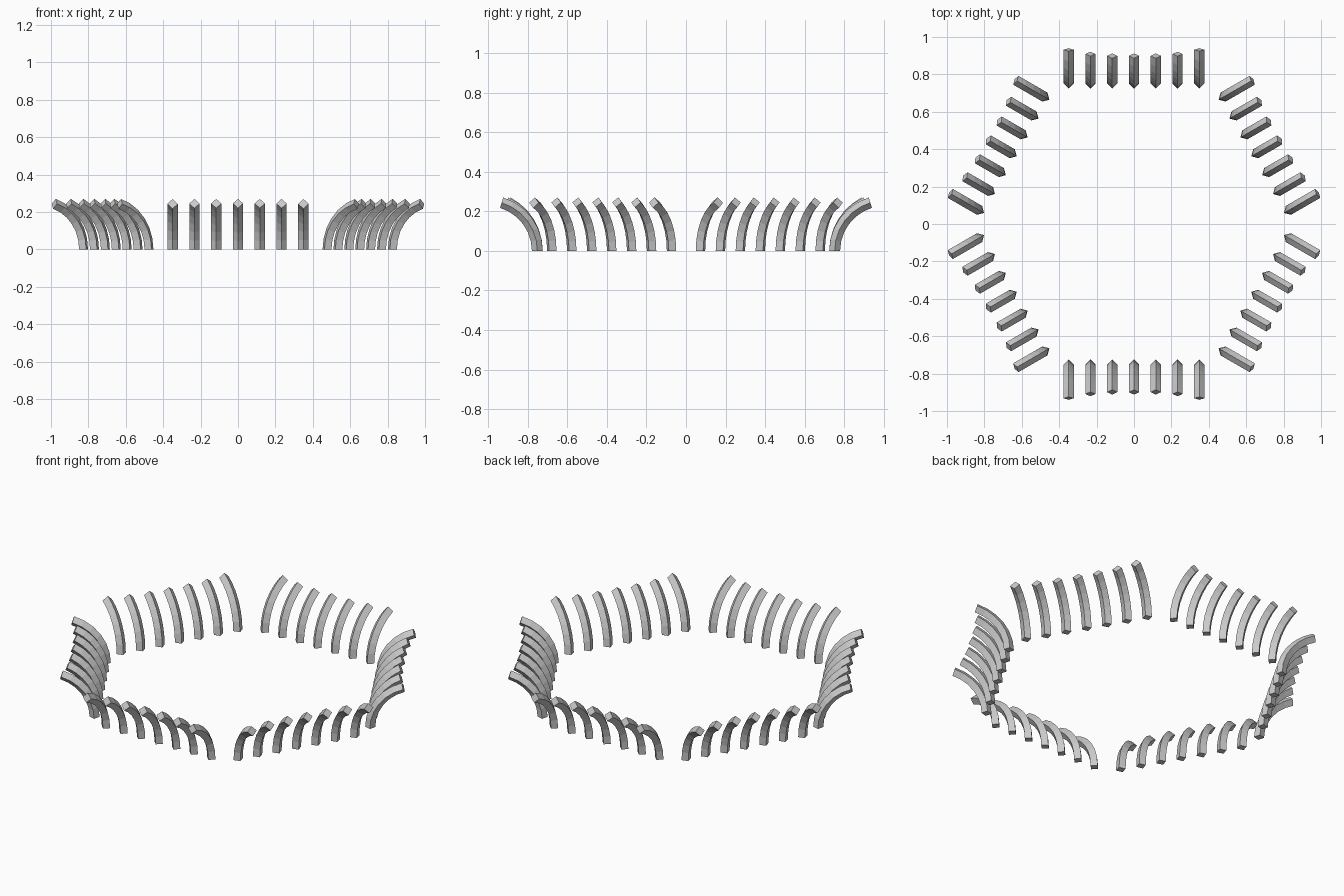
import bpy, bmesh
from math import sin, cos, radians, pi

if "Cube" in bpy.data.objects:
    bpy.data.objects.remove(bpy.data.objects["Cube"])

HEIGHT = 0.27      # ridge height at the tip
INNER = 0.724      # distance of the inner ridge from the centre
SPACING = 0.1165
SEGMENTS = 6
# diamond section: (sideways, depth outward from the inner ridge)
SECTION = [(0, 0), (0.0275, 0.0275), (0, 0.055), (-0.0275, 0.0275)]
# total bend in degrees, from the middle rib of a side to its end ribs
BEND = [62, 62, 65.5, 73]


def add_rib(bm, offset, bend, turn):
    """Sweep the diamond along an arc that leans outward."""
    radius = HEIGHT / sin(bend)
    rings = []
    for i in range(SEGMENTS + 1):
        a = bend * i / SEGMENTS
        ring = []
        for s, d in SECTION:
            r = INNER + radius - (radius - d) * cos(a)
            z = (radius - d) * sin(a)
            t = offset + s
            ring.append(bm.verts.new((r * cos(turn) - t * sin(turn),
                                      r * sin(turn) + t * cos(turn), z)))
        rings.append(ring)
    n = len(SECTION)
    for low, high in zip(rings, rings[1:]):
        for j in range(n):
            k = (j + 1) % n
            bm.faces.new((low[j], low[k], high[k], high[j]))
    bm.faces.new(rings[0][::-1])
    bm.faces.new(rings[-1])


# six sides of a hexagon, seven curved ribs on each
for side in range(6):
    bm = bmesh.new()
    for i in range(-3, 4):
        add_rib(bm, i * SPACING, radians(BEND[abs(i)]), pi / 6 + side * pi / 3)
    bmesh.ops.recalc_face_normals(bm, faces=bm.faces[:])
    mesh = bpy.data.meshes.new(f"rib_row_{side + 1}")
    bm.to_mesh(mesh)
    bm.free()
    bpy.context.collection.objects.link(bpy.data.objects.new(f"rib_row_{side + 1}", mesh))
